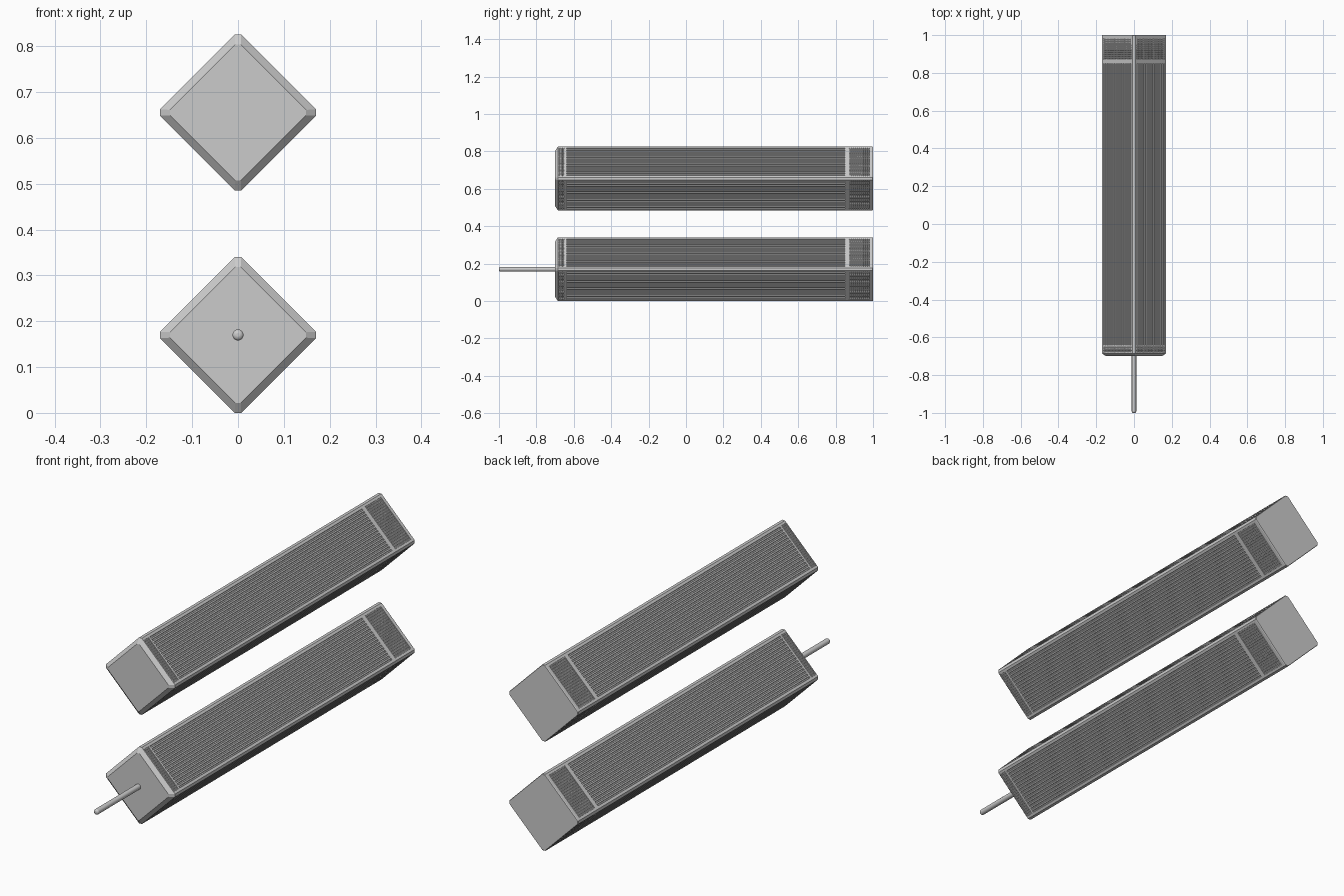
import bpy, bmesh
from math import pi
from mathutils import Matrix, Vector

if "Cube" in bpy.data.objects:
    bpy.data.objects.remove(bpy.data.objects["Cube"])

D = 0.1252          # distance from axis to each flat side
FLAT = 0.1155       # half width of the flat part of a side (rest is corner bevel)
PANEL = 0.107       # half width of the detailed panel on a side
BAR_Z = (0.17, 0.655)


def side_matrix(k):
    return Matrix.Rotation(pi / 4 + k * pi / 2, 4, 'Y')


def finish(name, bm, z):
    bmesh.ops.recalc_face_normals(bm, faces=bm.faces)
    me = bpy.data.meshes.new(name)
    bm.to_mesh(me)
    bm.free()
    ob = bpy.data.objects.new(name, me)
    ob.location.z = z
    bpy.context.collection.objects.link(ob)
    return ob


def profile(grooves=0, depth=0.0):
    """Square section turned on its corner, with grooves cut in each side."""
    side = [(-FLAT, D)]
    if grooves:
        p = 2 * PANEL / grooves
        for i in range(grooves):
            a = -PANEL + i * p
            e = p * (0.22 if grooves > 1 else 0.01)
            side += [(a + e, D), (a + 1.5 * e, D - depth),
                     (a + p - 1.5 * e, D - depth), (a + p - e, D)]
    side.append((FLAT, D))
    return [side_matrix(k) @ Vector((t, 0, h)) for k in range(4) for t, h in side]


def loft(name, sections, z):
    """Skin a list of (y, profile, scale) rings and cap both ends."""
    bm = bmesh.new()
    rings = [[bm.verts.new((p.x * s, y, p.z * s)) for p in prof]
             for y, prof, s in sections]
    for a, b in zip(rings, rings[1:]):
        n = len(a)
        for i in range(n):
            j = (i + 1) % n
            bm.faces.new((a[i], a[j], b[j], b[i]))
    bm.faces.new(rings[0])
    bm.faces.new(rings[-1][::-1])
    return finish(name, bm, z)


def knurl(name, y0, y1, z, across=20):
    """Grid of small blunt studs on all four sides."""
    bm = bmesh.new()
    p = 2 * PANEL / across
    rows = max(1, round((y1 - y0) / p))
    q = (y1 - y0) / rows
    for k in range(4):
        m = side_matrix(k)
        for i in range(across):
            for j in range(rows):
                cx, cy = -PANEL + (i + .5) * p, y0 + (j + .5) * q
                ring = []
                for f, h in ((0.42, D - 0.0035), (0.27, D - 0.0003)):
                    ring.append([bm.verts.new(m @ Vector((cx + sx * f * p, cy + sy * f * q, h)))
                                 for sx, sy in ((-1, -1), (1, -1), (1, 1), (-1, 1))])
                lo, hi = ring
                bm.faces.new(hi)
                for a in range(4):
                    b = (a + 1) % 4
                    bm.faces.new((lo[a], lo[b], hi[b], hi[a]))
    return finish(name, bm, z)


plain = profile()
ribbed = profile(16, 0.005)
recess = profile(1, 0.0035)

for n, z in zip(("lower", "upper"), BAR_Z):
    # chamfered front end
    loft(n + "_front_cap", [(-0.70, plain, 0.87), (-0.685, plain, 1), (-0.68, plain, 1)], z)
    # knurled front band
    loft(n + "_front_band", [(-0.68, recess, 1), (-0.65, recess, 1)], z)
    knurl(n + "_front_knurl", -0.679, -0.651, z)
    loft(n + "_front_collar", [(-0.65, plain, 1), (-0.64, plain, 1)], z)
    # long ribbed grip
    loft(n + "_ribbed_body", [(-0.64, ribbed, 1), (0.85, ribbed, 1)], z)
    # knurled rear band
    loft(n + "_rear_collar", [(0.85, plain, 1), (0.872, plain, 1)], z)
    loft(n + "_rear_band", [(0.872, recess, 1), (0.982, recess, 1)], z)
    knurl(n + "_rear_knurl", 0.873, 0.981, z)
    loft(n + "_rear_cap", [(0.982, plain, 1), (0.997, plain, 1), (1.0, plain, 0.985)], z)

# thin round rod with a softened tip
bpy.ops.mesh.primitive_cylinder_add(vertices=20, radius=0.012, depth=0.32,
                                    location=(0, -0.84, BAR_Z[0]), rotation=(pi / 2, 0, 0))
rod = bpy.context.object
rod.name = "front_rod"
bev = rod.modifiers.new("round_tip", 'BEVEL')
bev.width, bev.segments = 0.008, 3
bpy.ops.object.shade_smooth_by_angle()
